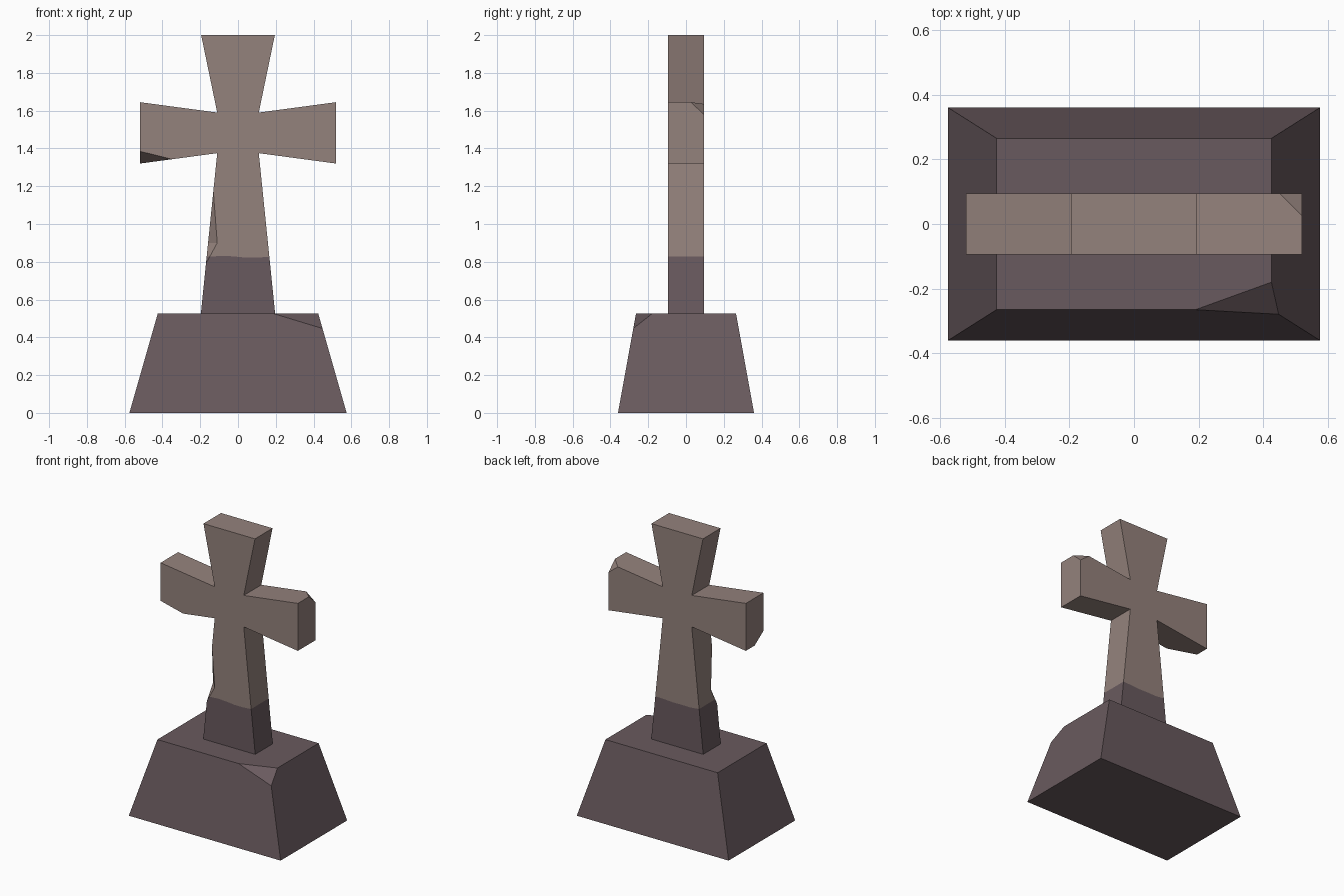
import bpy, bmesh, random
from mathutils import Vector

if "Cube" in bpy.data.objects:
    bpy.data.objects.remove(bpy.data.objects["Cube"])

random.seed(4)


def material(name, rgb):
    m = bpy.data.materials.new(name)
    m.diffuse_color = (*rgb, 1)
    m.use_nodes = True
    m.node_tree.nodes["Principled BSDF"].inputs["Base Color"].default_value = m.diffuse_color
    return m


pale_stone = material("pale_stone", (0.296, 0.223, 0.202))
dark_stone = material("dark_stone", (0.141, 0.102, 0.112))


def make_object(name, bm, mats):
    bmesh.ops.recalc_face_normals(bm, faces=bm.faces)
    me = bpy.data.meshes.new(name)
    bm.to_mesh(me)
    bm.free()
    ob = bpy.data.objects.new(name, me)
    bpy.context.collection.objects.link(ob)
    for m in mats:
        me.materials.append(m)
    return ob


def chip(ob, points, pivot_count):
    """Knock a tetrahedral piece off; it is enlarged about points on the break."""
    pts = [Vector(p) for p in points]
    pivot = sum(pts[:pivot_count], Vector()) / pivot_count
    bm = bmesh.new()
    verts = [bm.verts.new(pivot + (p - pivot) * 1.4) for p in pts]
    bmesh.ops.convex_hull(bm, input=verts)
    cutter = make_object("chip_cutter", bm, [ob.data.materials[0]])
    cutter.hide_render = True
    mod = ob.modifiers.new("chip", "BOOLEAN")
    mod.operation, mod.solver, mod.object = "DIFFERENCE", "EXACT", cutter
    bpy.context.view_layer.update()
    dg = bpy.context.evaluated_depsgraph_get()
    new = bpy.data.meshes.new_from_object(ob.evaluated_get(dg))
    ob.modifiers.clear()
    ob.data = new
    bpy.data.objects.remove(cutter)


# Tapered plinth with a broken front right corner
bm = bmesh.new()
rings = [[bm.verts.new((sx * x, sy * y, z)) for sx, sy in ((-1, -1), (1, -1), (1, 1), (-1, 1))]
         for x, y, z in ((0.575, 0.36, 0), (0.425, 0.265, 0.525))]
for r in rings:
    bm.faces.new(r)
for i in range(4):
    j = (i + 1) % 4
    bm.faces.new((rings[0][i], rings[0][j], rings[1][j], rings[1][i]))
plinth = make_object("plinth", bm, [dark_stone])
chip(plinth, [(0.19, -0.265, 0.525), (0.425, -0.18, 0.525), (0.447, -0.279, 0.447),
              (0.425, -0.265, 0.525)], 3)

# Flared cross, mirrored half profile pushed to thickness
half = [(0.197, 0.522), (0.11, 1.375), (0.52, 1.32), (0.52, 1.645), (0.11, 1.59), (0.195, 2.0)]
outline = half + [(-x, z) for x, z in reversed(half)]
bm = bmesh.new()
front = bm.faces.new([bm.verts.new((x, -0.095, z)) for x, z in outline])
ext = bmesh.ops.extrude_face_region(bm, geom=[front])
for v in ext["geom"]:
    if isinstance(v, bmesh.types.BMVert):
        v.co.y = 0.095
cross = make_object("cross", bm, [pale_stone, dark_stone])

# Left arm, right arm and shaft edge damage
chip(cross, [(-0.35, -0.095, 1.343), (-0.52, -0.095, 1.385), (-0.52, 0.0, 1.32),
             (-0.52, -0.095, 1.32)], 3)
chip(cross, [(0.45, 0.095, 1.6356), (0.52, 0.025, 1.645), (0.52, 0.095, 1.58),
             (0.52, 0.095, 1.645)], 3)
chip(cross, [(-0.11, -0.095, 0.9), (-0.162, -0.04, 0.9), (-0.131, -0.095, 1.18),
             (-0.17, -0.095, 0.79)], 2)

# Dark foot of the shaft with a slightly uneven upper border
bm = bmesh.new()
bm.from_mesh(cross.data)
cut = bmesh.ops.bisect_plane(bm, geom=bm.verts[:] + bm.edges[:] + bm.faces[:],
                             plane_co=(0, 0, 0.827), plane_no=(0, 0, 1))
for f in bm.faces:
    f.material_index = 1 if f.calc_center_median().z < 0.827 else 0
border = [e for e in cut["geom_cut"] if isinstance(e, bmesh.types.BMEdge)]
for e in border:
    a, b = e.verts
    if abs(a.co.x - b.co.x) > 0.2:
        start, edge = a, e
        for n in (5, 4, 3, 2):
            edge, v = bmesh.utils.edge_split(edge, start, 1 / n)
            v.co.z += random.uniform(-0.006, 0.006)
            edge = next(k for k in v.link_edges if start not in k.verts)
            start = v
bm.to_mesh(cross.data)
bm.free()
